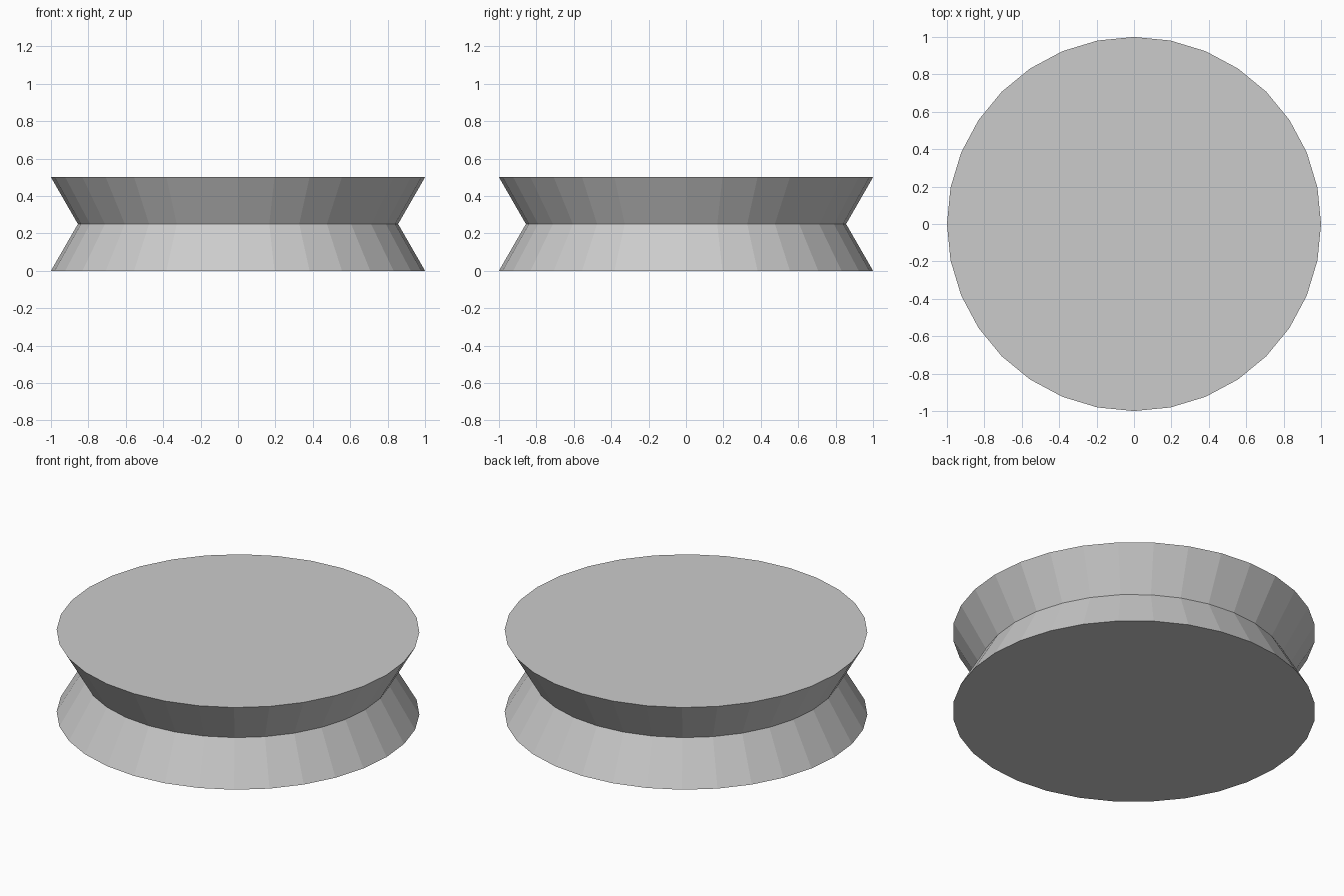
import bpy, bmesh
from math import cos, sin, tau

if "Cube" in bpy.data.objects:
    bpy.data.objects.remove(bpy.data.objects["Cube"])

SIDES = 32
# (radius, height) from the bottom rim through the waist to the top rim
PROFILE = [(1.0, 0.0), (0.856, 0.25), (1.0, 0.5)]

bm = bmesh.new()
rings = [[bm.verts.new((r * cos(tau * i / SIDES), r * sin(tau * i / SIDES), z))
          for i in range(SIDES)] for r, z in PROFILE]

# Sloping walls of the groove
for low, high in zip(rings, rings[1:]):
    for i in range(SIDES):
        j = (i + 1) % SIDES
        bm.faces.new((low[i], low[j], high[j], high[i]))

# Flat bottom and top discs
bm.faces.new(rings[0][::-1])
bm.faces.new(rings[-1])

mesh = bpy.data.meshes.new("grooved_wheel")
bm.to_mesh(mesh)
bm.free()
bpy.context.collection.objects.link(bpy.data.objects.new("grooved_wheel", mesh))
